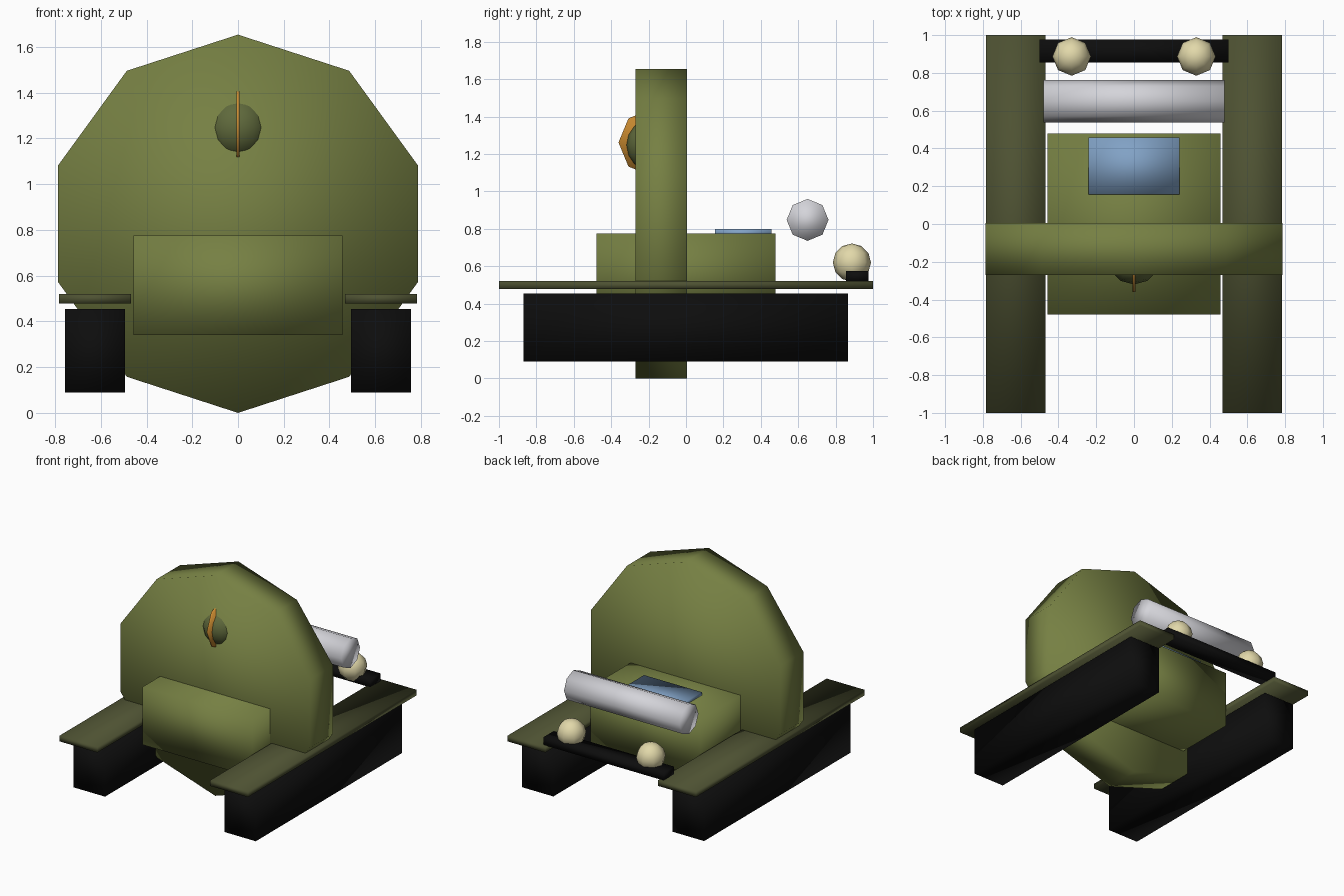
import bpy, bmesh, math
from mathutils import Matrix, Vector

if "Cube" in bpy.data.objects:
    bpy.data.objects.remove(bpy.data.objects["Cube"])


def material(name, rgb):
    m = bpy.data.materials.new(name)
    m.diffuse_color = (*rgb, 1.0)
    m.use_nodes = True
    m.node_tree.nodes["Principled BSDF"].inputs["Base Color"].default_value = m.diffuse_color
    return m


olive = material("olive_green", (0.18, 0.215, 0.056))
dark_olive = material("dark_olive", (0.075, 0.083, 0.032))
dome_green = material("dome_green", (0.115, 0.142, 0.045))
black = material("black", (0.004, 0.004, 0.004))
silver = material("silver", (0.66, 0.66, 0.70))
cream = material("cream", (0.76, 0.69, 0.40))
blue = material("blue_glass", (0.22, 0.36, 0.56))
orange = material("orange", (0.60, 0.26, 0.03))


def finish(name, bm, mat):
    bmesh.ops.recalc_face_normals(bm, faces=bm.faces)
    mesh = bpy.data.meshes.new(name)
    bm.to_mesh(mesh)
    bm.free()
    for p in mesh.polygons:
        p.use_smooth = True
    mesh.materials.append(mat)
    obj = bpy.data.objects.new(name, mesh)
    bpy.context.collection.objects.link(obj)
    return obj


def box(name, lo, hi, mat):
    lo, hi = Vector(lo), Vector(hi)
    bm = bmesh.new()
    bmesh.ops.create_cube(bm, size=1)
    bmesh.ops.scale(bm, vec=hi - lo, verts=bm.verts)
    bmesh.ops.translate(bm, vec=(lo + hi) / 2, verts=bm.verts)
    return finish(name, bm, mat)


def prism(name, sides, radius, length, axis, centre, mat):
    """Regular prism along x or y with one corner pointing straight up."""
    bm = bmesh.new()
    ring = []
    for i in range(sides):
        a = 2 * math.pi * i / sides
        s, c = radius * math.sin(a), radius * math.cos(a)
        p = (s, -length / 2, c) if axis == 'Y' else (-length / 2, s, c)
        ring.append(bm.verts.new(Vector(p) + Vector(centre)))
    face = bm.faces.new(ring)
    res = bmesh.ops.extrude_face_region(bm, geom=[face])
    new = [v for v in res["geom"] if isinstance(v, bmesh.types.BMVert)]
    move = (0, length, 0) if axis == 'Y' else (length, 0, 0)
    bmesh.ops.translate(bm, vec=move, verts=new)
    if len(bm.faces) == sides + 1:
        bm.faces.new(ring)
    return finish(name, bm, mat)


def ball(name, segments, rings, radius, centre, mat):
    bm = bmesh.new()
    bmesh.ops.create_uvsphere(bm, u_segments=segments, v_segments=rings,
                              radius=radius,
                              matrix=Matrix.Translation(centre))
    return finish(name, bm, mat)


# Hull and the large upright ten-sided wheel
box("hull", (-0.457, -0.478, 0.34), (0.457, 0.478, 0.775), olive)
prism("main_wheel", 10, 0.827, 0.275, 'Y', (0, -0.133, 0.827), olive)

# Hatch glass on the rear deck
box("deck_window", (-0.24, 0.155, 0.76), (0.24, 0.458, 0.798), blue)

# Dome with a thin upright crest
ball("dome", 12, 8, 0.142, (0, -0.178, 1.248), dome_green)
prism("dome_crest", 8, 0.182, 0.015, 'X', (0, -0.179, 1.262), orange)

# Tracks, fenders and lamps on both sides
for side, label in ((-1, "left"), (1, "right")):
    def span(a, b):
        return sorted((side * a, side * b))
    x0, x1 = span(0.495, 0.757)
    box(label + "_track", (x0, -0.87, 0.09), (x1, 0.866, 0.455), black)
    x0, x1 = span(0.468, 0.783)
    box(label + "_fender", (x0, -1.0, 0.478), (x1, 1.0, 0.52), dark_olive)
    ball(label + "_lamp", 8, 6, 0.102, (side * 0.33, 0.887, 0.62), cream)

# Rear roller and lamp bar
prism("rear_roller", 8, 0.112, 0.96, 'X', (0, 0.65, 0.848), silver)
box("lamp_bar", (-0.5, 0.855, 0.518), (0.5, 0.977, 0.576), black)
